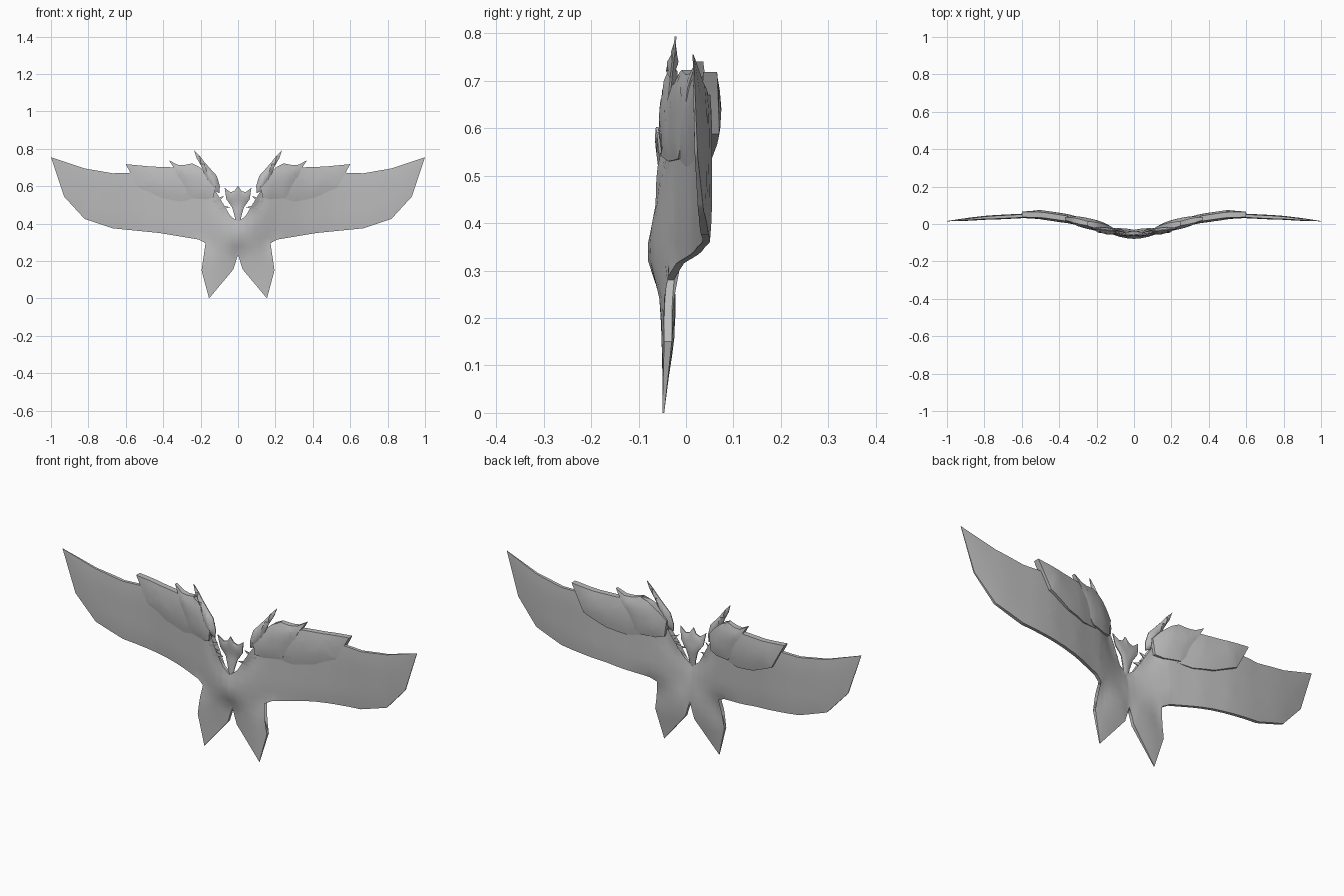
import bpy, bmesh, math
from mathutils import Vector
from mathutils.geometry import intersect_point_line

if "Cube" in bpy.data.objects:
    bpy.data.objects.remove(bpy.data.objects["Cube"])

grey = bpy.data.materials.new("plain grey")
grey.diffuse_color = (0.5, 0.5, 0.5, 1)
grey.use_nodes = True
grey.node_tree.nodes["Principled BSDF"].inputs["Base Color"].default_value = grey.diffuse_color


def clamp(v):
    return max(0.0, min(1.0, v))


def curve(points, v):
    """Piecewise linear lookup."""
    for (a, ya), (b, yb) in zip(points, points[1:]):
        if v <= b:
            return ya + (yb - ya) * clamp((v - a) / (b - a))
    return points[-1][1]


SWEEP = [(0, -.060), (.05, -.055), (.1, -.043), (.2, -.010), (.35, .024),
         (.5, .042), (.6, .043), (.8, .033), (1, .015)]


def body_depth(x, z):
    """Swept wings, blending into a flat tail below."""
    tail = -.048 + .010 * clamp(z / .15)
    t = clamp((.33 - z) / .1)
    return curve(SWEEP, x) * (1 - t) + tail * t


def edge_distance(x, z, outline):
    p, best = Vector((x, z, 0)), 9.0
    n = len(outline)
    for i in range(n):
        a = Vector((*outline[i], 0))
        b = Vector((*outline[(i + 1) % n], 0))
        if abs(a.x) + abs(b.x) < 1e-6:        # centre seam is not an edge
            continue
        q, f = intersect_point_line(p, a, b)
        q = a if f < 0 else b if f > 1 else q
        best = min(best, (p - q).length)
    return best


def shell(name, outline, depth, rim, bulge, width, step):
    """Pillowed plate in the xz plane, curved in depth and mirrored across x."""
    flat = bmesh.new()
    flat.faces.new([flat.verts.new((x, 0, z)) for x, z in outline])
    bmesh.ops.triangulate(flat, faces=flat.faces[:])
    for axis in (0, 1):
        vals = [p[axis] for p in outline]
        normal = (1, 0, 0) if axis == 0 else (0, 0, 1)
        k = math.floor(min(vals) / step) + 1
        while k * step < max(vals):
            bmesh.ops.bisect_plane(flat, geom=flat.verts[:] + flat.edges[:] + flat.faces[:],
                                   dist=1e-5, plane_co=[c * k * step for c in normal],
                                   plane_no=normal)
            k += 1
    solid = bmesh.new()
    front, back = {}, {}
    for v in flat.verts:
        x, z = v.co.x, v.co.z
        t = clamp(edge_distance(x, z, outline) / width)
        half = rim(x, z) + bulge(x, z) * math.sin(t * math.pi / 2)
        y = depth(x, z)
        front[v] = solid.verts.new((x, y - half, z))
        back[v] = solid.verts.new((x, y + half, z))
    for f in flat.faces:
        solid.faces.new([front[v] for v in f.verts])
        solid.faces.new([back[v] for v in reversed(f.verts)])
    for e in flat.edges:
        a, b = e.verts
        if e.is_boundary and abs(a.co.x) + abs(b.co.x) > 1e-5:
            solid.faces.new((front[a], front[b], back[b], back[a]))
    bmesh.ops.recalc_face_normals(solid, faces=solid.faces[:])
    # the front sheet must face -y
    solid.faces.ensure_lookup_table()
    if solid.faces[0].normal.y > 0:
        bmesh.ops.reverse_faces(solid, faces=solid.faces[:])
    mesh = bpy.data.meshes.new(name)
    solid.to_mesh(mesh)
    solid.free()
    flat.free()
    mesh.materials.append(grey)
    ob = bpy.data.objects.new(name, mesh)
    bpy.context.collection.objects.link(ob)
    mirror = ob.modifiers.new("mirror", 'MIRROR')
    mirror.use_clip = True
    bpy.ops.object.select_all(action='DESELECT')
    ob.select_set(True)
    bpy.context.view_layer.objects.active = ob
    bpy.ops.object.shade_smooth_by_angle(angle=math.radians(35))


def const(v):
    return lambda x, z: v


# Body with wings and forked tail
shell("wings_body_and_tail",
      [(0, .41), (.04, .44), (.1, .49), (.13, .53), (.13, .59), (.17, .65), (.3, .685),
       (.45, .68), (.58, .672), (.67, .669), (.82, .695), (1, .755), (.93, .545),
       (.82, .425), (.67, .375), (.42, .35), (.21, .315), (.145, .28), (.195, .15),
       (.155, 0), (.025, .155), (0, .235)],
      body_depth,
      lambda x, z: .008 * min(1, (1.04 - x) / .3, (z + .05) / .2),
      lambda x, z: .004 + .010 * clamp(1 - x / .3) * clamp((z - .1) / .2), .08, .04)

# Outer shoulder plate, flaring at its free end
shell("outer_shoulder_plate",
      [(.17, .60), (.2, .69), (.32, .70), (.38, .702), (.465, .705), (.60, .718),
       (.575, .675), (.53, .588), (.415, .537), (.31, .518), (.2, .532)],
      lambda x, z: body_depth(x, z) + .008 * clamp((x - .2) / .3),
      lambda x, z: .013 + .007 * clamp((x - .2) / .35) * clamp((.75 - z) / .15),
      const(.008), .07, .04)

# Inner shoulder plate with hooked crest
shell("inner_shoulder_plate",
      [(.13, .54), (.12, .62), (.155, .66), (.19, .69), (.21, .705), (.25, .71),
       (.245, .722), (.29, .713), (.325, .715), (.37, .74), (.335, .685), (.315, .635),
       (.285, .575), (.25, .535), (.17, .53)],
      lambda x, z: body_depth(x, z) + .002,
      lambda x, z: .020 - .012 * clamp((z - .68) / .06), const(.009), .06, .03)

# Curved horn blade beside the neck
shell("horn",
      [(.235, .793), (.222, .752), (.195, .705), (.172, .645), (.15, .60), (.125, .575),
       (.1, .563), (.097, .60), (.113, .655), (.145, .69), (.18, .73), (.205, .762)],
      lambda x, z: curve([(.56, -.042), (.64, -.038), (.72, -.030), (.80, -.021)], z),
      const(.002), const(.016), .025, .02)

# Central three-pointed crest
shell("centre_crest",
      [(0, .602), (.018, .575), (.04, .568), (.072, .592), (.062, .53), (.032, .488),
       (.018, .44), (.012, .40), (0, .39)],
      lambda x, z: curve([(.39, -.058), (.5, -.048), (.61, -.062)], z),
      const(.0025), const(.006), .02, .02)

# Small barbs along the collar
for name, pts in (("lower_barb", [(.125, .50), (.085, .497), (.042, .488), (.075, .478), (.1, .465)]),
                  ("middle_barb", [(.145, .53), (.11, .512), (.075, .508), (.09, .50), (.12, .485)]),
                  ("upper_barb", [(.15, .56), (.115, .535), (.075, .548), (.1, .52), (.14, .50)])):
    shell(name, pts, lambda x, z: curve(SWEEP, x) - .004, const(.002), const(.006), .015, .02)
